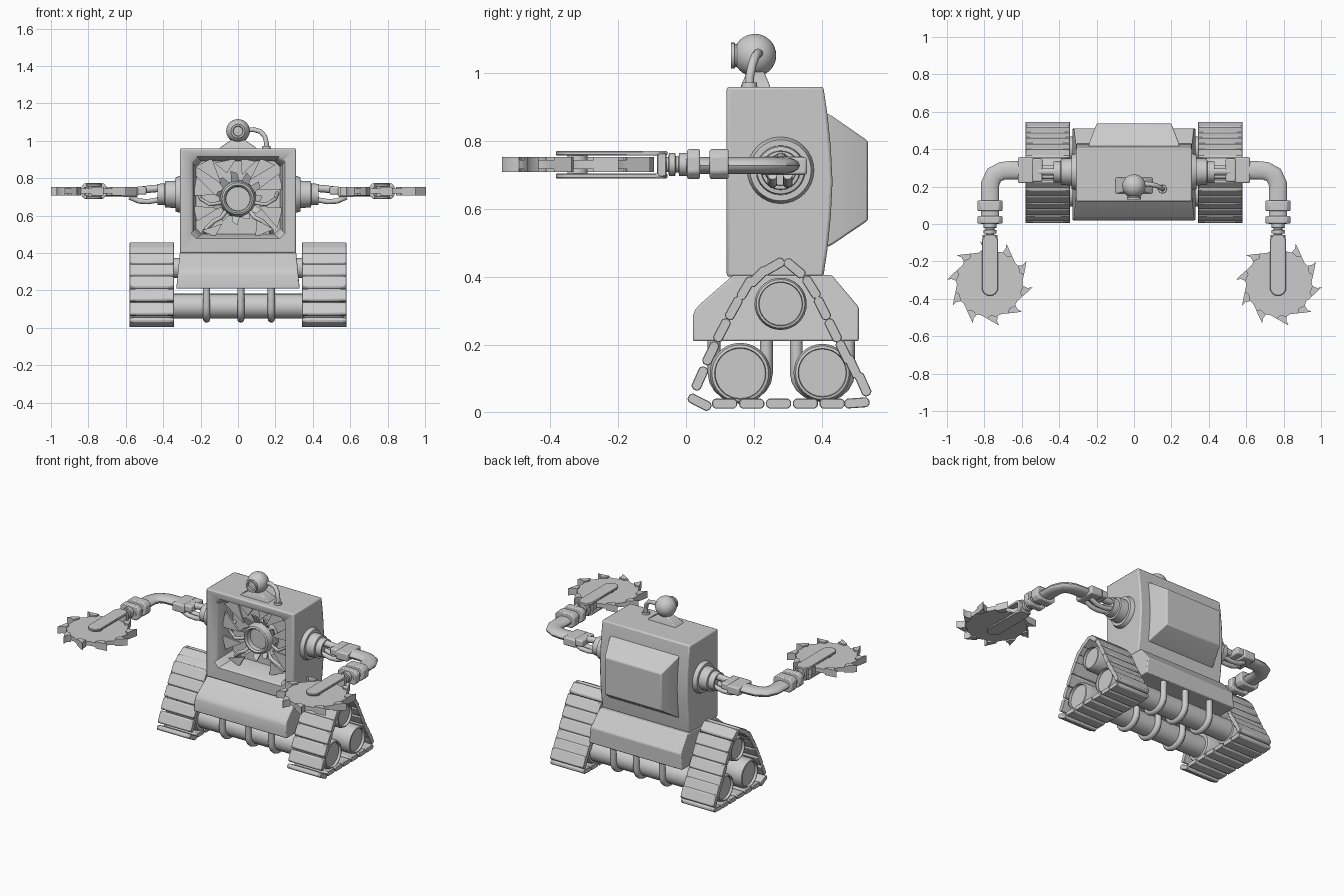
import bpy, bmesh, math, random
from mathutils import Vector
from math import sin, cos, pi, radians

if "Cube" in bpy.data.objects:
    bpy.data.objects.remove(bpy.data.objects["Cube"])

random.seed(4)
PLACE = {'x': lambda u, v, w: (w, u, v), 'y': lambda u, v, w: (u, w, v), 'z': lambda u, v, w: (u, v, w)}


def loft(bm, rings):
    vs = [[bm.verts.new(p) for p in r] for r in rings]
    n = len(vs[0])
    for a, b in zip(vs, vs[1:]):
        for i in range(n):
            bm.faces.new((a[i], a[(i + 1) % n], b[(i + 1) % n], b[i]))
    bm.faces.new(vs[0][::-1])
    bm.faces.new(vs[-1])


def prism(bm, pts, axis, lo, hi):
    loft(bm, [[PLACE[axis](u, v, w) for u, v in pts] for w in (lo, hi)])


def lathe(bm, axis, c, prof, n=32):
    loft(bm, [[PLACE[axis](c[0] + r * cos(2 * pi * i / n), c[1] + r * sin(2 * pi * i / n), t)
               for i in range(n)] for t, r in prof])


def rect(u0, u1, v0, v1, ch=0.0):
    if not ch:
        return [(u0, v0), (u1, v0), (u1, v1), (u0, v1)]
    return [(u0 + ch, v0), (u1 - ch, v0), (u1, v0 + ch), (u1, v1 - ch),
            (u1 - ch, v1), (u0 + ch, v1), (u0, v1 - ch), (u0, v0 + ch)]


def finish(name, bm, mirror=False, bevel=0.0, segs=2):
    bmesh.ops.recalc_face_normals(bm, faces=bm.faces[:])
    me = bpy.data.meshes.new(name)
    bm.to_mesh(me)
    bm.free()
    me.shade_smooth()
    me.set_sharp_from_angle(angle=radians(32))
    ob = bpy.data.objects.new(name, me)
    bpy.context.collection.objects.link(ob)
    if bevel:
        m = ob.modifiers.new("bevel", 'BEVEL')
        m.width, m.segments, m.limit_method = bevel, segs, 'ANGLE'
    if mirror:
        ob.modifiers.new("mirror", 'MIRROR').use_mirror_merge = False
    return ob


def tube(bm, pts, r, flat=1.0, n=12):
    # sweep with rings bisecting each corner; flat squashes the section in z
    pts = [Vector(p) for p in pts]
    rings = []
    side = None
    for i, p in enumerate(pts):
        t = (pts[min(i + 1, len(pts) - 1)] - pts[max(i - 1, 0)]).normalized()
        if side is None:
            side = t.cross(Vector((0, 0, 1)) if abs(t.z) < 0.8 else Vector((1, 0, 0)))
        side = (side - t * side.dot(t)).normalized()
        up = side.cross(t)
        rings.append([p + side * r * cos(2 * pi * k / n) + up * r * flat * sin(2 * pi * k / n) for k in range(n)])
    loft(bm, rings)


def bake(ob):
    me = bpy.data.meshes.new_from_object(ob.evaluated_get(bpy.context.evaluated_depsgraph_get()))
    ob.modifiers.clear()
    ob.data = me


# head casing with screen recess
bm = bmesh.new()
prism(bm, [(.12, .40), (.12, .96), (.405, .96), (.417, .88), (.427, .78), (.432, .68),
           (.427, .58), (.417, .48), (.405, .40)], 'x', -.31, .31)
head = finish("head_casing", bm, bevel=.008)
bm = bmesh.new()
loft(bm, [[(x, y, z) for x, z in rect(-w, w, .697 - h, .697 + h, .03)]
          for y, w, h in ((.10, .262, .23), (.145, .238, .208), (.27, .225, .195))])
cutter = finish("recess_cutter", bm)
mod = head.modifiers.new("recess", 'BOOLEAN')
mod.object, mod.solver = cutter, 'EXACT'
bake(head)
bpy.data.objects.remove(cutter)

# broken screen shards around the recess
bm = bmesh.new()
for deg in (20, 52, 75, 108, 132, 165, 200, 232, 305, 335):
    a = radians(deg)
    d = .235 / max(abs(cos(a)), abs(sin(a)) * 1.15)
    w = random.uniform(.04, .065)
    tip = random.uniform(.11, .16)
    px, pz = -sin(a) * w, cos(a) * w
    bx, bz = cos(a) * d, sin(a) * d
    clamp = lambda x, z: (max(-.24, min(.24, x)), .697 + max(-.21, min(.21, z)))
    prism(bm, [clamp(bx + px, bz + pz), clamp(bx - px, bz - pz),
               (cos(a + .1) * tip, .69 + sin(a + .1) * tip)], 'y', .185, .197)
finish("screen_shards", bm)

# eye inside the broken screen, with torn petals
bm = bmesh.new()
lathe(bm, 'y', (0, .69), [(.28, .10), (.22, .095), (.18, .085), (.175, .075), (.185, .066), (.215, .064)])
finish("screen_eye", bm)
bm = bmesh.new()
for k in range(11):
    a, r = 2 * pi * k / 11, random.uniform(.12, .16)
    P = lambda ang, rad, y: (rad * cos(ang), y, .69 + rad * sin(ang))
    loft(bm, [[P(a - .26, .088, y), P(a + .26, .088, y), P(a + .12, r, y - .035), P(a - .1, r * .9, y - .03)]
              for y in (.225, .238)])
finish("torn_petals", bm)
bm = bmesh.new()
for s in (-1, 1):
    tube(bm, [(s * .06, .23, .63), (s * .09, .2, .59), (s * .13, .2, .57), (s * .17, .22, .53), (s * .18, .27, .51)], .012)
    tube(bm, [(s * .08, .22, .67), (s * .15, .19, .66), (s * .2, .2, .69), (s * .21, .27, .72)], .01)
finish("screen_wires", bm)

# back hatch
bm = bmesh.new()
loft(bm, [[(x, y, z) for x, z in rect(-w, w, a, b)]
          for y, w, a, b in ((.40, .245, .48, .89), (.432, .24, .495, .873), (.537, .20, .566, .80))])
finish("back_hatch", bm, bevel=.006)

# lower chassis, narrowing upward
bm = bmesh.new()
prism(bm, [(.02, .21), (.02, .285), (.027, .302), (.04, .318), (.14, .405), (.43, .405), (.51, .31), (.51, .21)],
      'x', -.33, .33)
for v in bm.verts:
    v.co.x *= 1 - (v.co.z - .21) * .3
finish("chassis", bm, bevel=.006)

# head camera: mount, ball, lens, cable
bm = bmesh.new()
loft(bm, [[(x, y, z) for x, y in rect(-w, w, .205 - d, .205 + d)]
          for z, w, d in ((.95, .105, .045), (.965, .095, .042), (1.005, .035, .025))])
finish("camera_mount", bm, bevel=.004)
bm = bmesh.new()
bmesh.ops.create_uvsphere(bm, u_segments=32, v_segments=16, radius=.063)
bmesh.ops.translate(bm, vec=(0, .203, 1.053), verts=bm.verts[:])
finish("camera_ball", bm)
bm = bmesh.new()
lathe(bm, 'y', (0, 1.052), [(.17, .034), (.145, .034), (.143, .038), (.132, .038), (.132, .028), (.142, .025)], 24)
finish("camera_lens", bm)
bm = bmesh.new()
tube(bm, [(.045, .215, 1.058), (.085, .212, 1.06), (.12, .205, 1.05), (.143, .195, 1.025), (.152, .188, .99), (.152, .187, .95)], .013)
lathe(bm, 'z', (.152, .187), [(.955, .024), (.972, .022)], 16)
finish("camera_cable", bm)

# track plates: y, z, tilt in degrees
PLATES = [(.04, .03, -27), (.114, .026, 0), (.194, .026, 0), (.273, .026, 0), (.352, .026, 0), (.431, .026, 0),
          (.504, .028, 4), (.041, .10, 66), (.073, .174, 64), (.106, .242, 62), (.141, .307, 61), (.176, .366, 60),
          (.212, .40, 45), (.257, .43, 30), (.32, .425, -40), (.37, .369, -58), (.402, .307, -63),
          (.434, .242, -63), (.466, .178, -64), (.492, .135, -65), (.522, .083, -66)]
bm = bmesh.new()
for y, z, t in PLATES:
    c, s = cos(radians(t)), sin(radians(t))
    prism(bm, [(y + u * c - v * s, z + u * s + v * c) for u, v in rect(-.037, .037, -.0145, .0145, .008)],
          'x', .343, .579)
finish("track_plates", bm, mirror=True, bevel=.002, segs=1)

# wheels, axle tubes
WHEELS = [(.16, .115, .09), (.402, .117, .085), (.279, .32, .077)]
bm = bmesh.new()
for y, z, r in WHEELS:
    lathe(bm, 'x', (y, z), [(.31, r * .7), (.35, r * .7), (.352, r * .93), (.365, r), (.545, r), (.562, r * .93),
                            (.564, r * .84), (.548, r * .82)])
finish("track_wheels", bm, mirror=True)
bm = bmesh.new()
for y, z, r in WHEELS[:2]:
    lathe(bm, 'x', (y, z), [(-.355, .066), (.355, .066)])
finish("axle_tubes", bm)

# hook straps hanging the axles from the chassis
bm = bmesh.new()
for y, z, r in WHEELS[:2]:
    for x in (-.168, .015, .178):
        arc = [(x, y - .077 * cos(a), z - .068 * sin(a)) for a in [pi * k / 10 for k in range(11)]]
        tube(bm, [(x, y - .077, .23)] + arc + [(x, y + .077, .23)], .019)
finish("axle_hooks", bm)

# shoulder joints
SH = (.279, .714)
bm = bmesh.new()
lathe(bm, 'x', SH, [(.29, .10), (.315, .098), (.335, .09), (.335, .073), (.39, .07), (.392, .058),
                    (.43, .056), (.43, .046), (.41, .044)])
finish("shoulder_joint", bm, mirror=True)
bm = bmesh.new()
for y in (.255, .30):
    tube(bm, [(.39, y, .695), (.44, y, .682), (.48, y, .675), (.53, y, .678), (.58, y, .70)], .014)
tube(bm, [(.39, .28, .748), (.46, .28, .744), (.54, .28, .733)], .02)
finish("arm_cables", bm, mirror=True)

# upper arm blocks and flattened elbow
bm = bmesh.new()
prism(bm, rect(.49, .545, .225, .35), 'z', .712, .755)
prism(bm, rect(.535, .62, .218, .357), 'z', .70, .752)
finish("upper_arm_block", bm, mirror=True, bevel=.008)
bm = bmesh.new()
tube(bm, [(.60, .287, .728), (.66, .287, .728), (.705, .284, .728), (.748, .262, .728), (.769, .215, .728),
          (.77, .17, .728), (.77, .0, .728)], .049, .5, 16)
finish("elbow", bm, mirror=True)

# wrist clamps and spindle
bm = bmesh.new()
for a, b in ((.07, .126), (.003, .042)):
    prism(bm, rect(.703, .837, .688, .776, .02), 'y', a, b)
finish("wrist_clamps", bm, mirror=True, bevel=.006)
bm = bmesh.new()
lathe(bm, 'y', (.77, .731), [(.01, .034), (-.02, .034), (-.022, .024), (-.03, .024), (-.032, .034),
                             (-.05, .034), (-.052, .022), (-.07, .022)], 20)
finish("wrist_spindle", bm, mirror=True)

# saw fork
bm = bmesh.new()
end = [(.77 + .044 * cos(a), -.34 - .044 * sin(a)) for a in [pi * k / 8 for k in range(9)]]
outline = [(.745, -.055), (.795, -.055), (.814, -.085)] + end + [(.726, -.085)]
for lo, hi in ((.69, .704), (.757, .771)):
    prism(bm, outline, 'z', lo, hi)
prism(bm, rect(.73, .81, -.085, -.058), 'z', .695, .765)
lathe(bm, 'z', (.77, -.32), [(.69, .03), (.77, .03)], 20)
finish("saw_fork", bm, mirror=True, bevel=.003, segs=1)

# saw blades with hooked, thicker teeth
TOOTH = [(0, .175), (.2, .188), (.36, .207), (.5, .23), (.47, .205), (.51, .18)]
for side, cx in (("left", -.772), ("right", .775)):
    bm = bmesh.new()
    polar = lambda a, r: (cx + r * cos(a), -.318 + r * sin(a))
    starts = [-.587 + 2 * pi * k / 10 for k in range(10)]
    prism(bm, [polar(s + a, r) for s in starts for a, r in TOOTH], 'z', .718, .744)
    for s in starts:
        prism(bm, [polar(s + a, r) for a, r in TOOTH[1:] + [(.3, .17)]], 'z', .709, .753)
    finish("saw_blade_" + side, bm)
